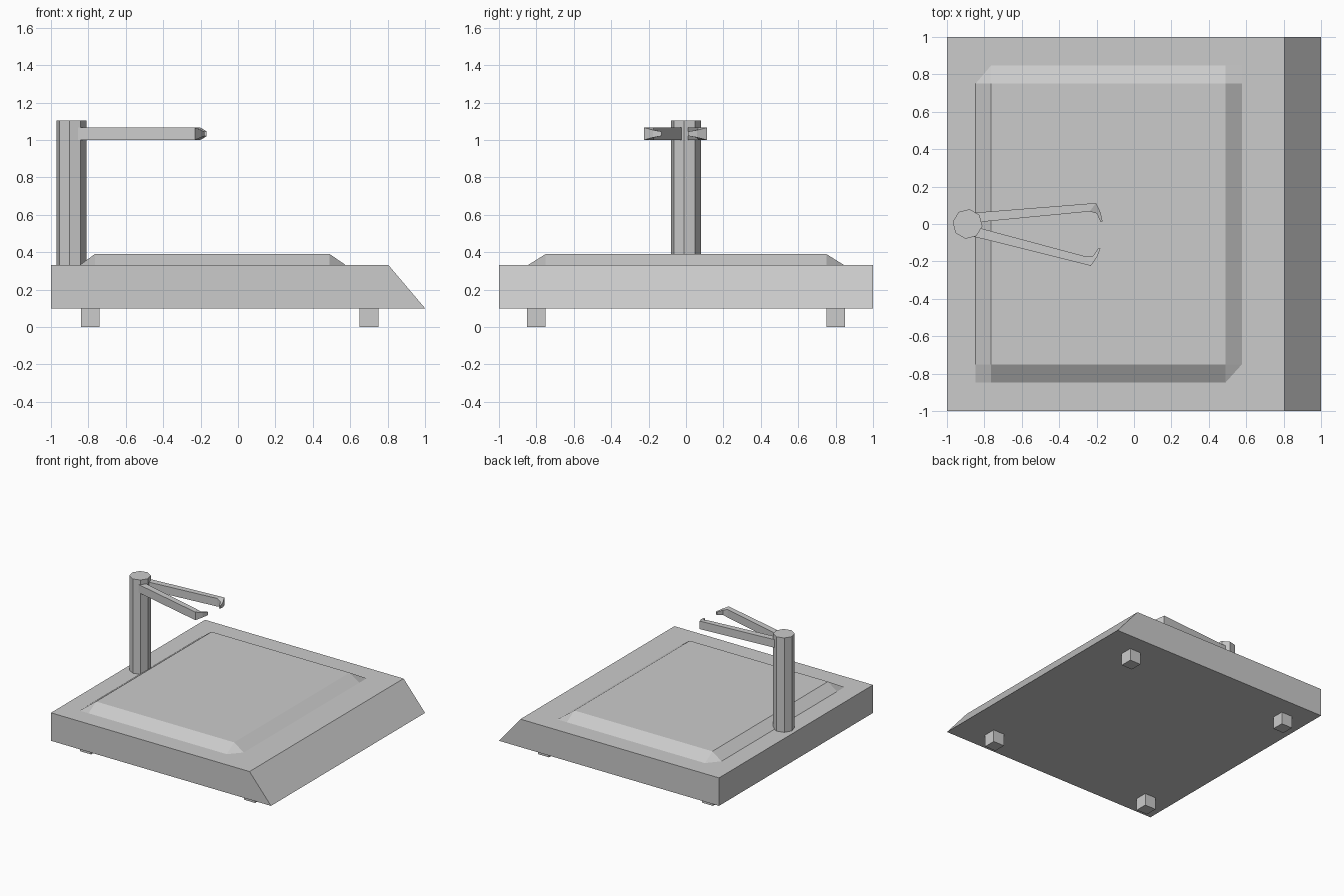
import bpy, bmesh, math
from mathutils import Matrix

if "Cube" in bpy.data.objects:
    bpy.data.objects.remove(bpy.data.objects["Cube"])


def make_object(name, bm):
    bmesh.ops.recalc_face_normals(bm, faces=bm.faces[:])
    mesh = bpy.data.meshes.new(name)
    bm.to_mesh(mesh)
    bm.free()
    obj = bpy.data.objects.new(name, mesh)
    bpy.context.collection.objects.link(obj)
    return obj


def loft(name, sections):
    """Closed solid through cross-sections with equal point counts."""
    bm = bmesh.new()
    rings = [[bm.verts.new(p) for p in s] for s in sections]
    n = len(rings[0])
    for a, b in zip(rings, rings[1:]):
        for i in range(n):
            j = (i + 1) % n
            bm.faces.new((a[i], a[j], b[j], b[i]))
    bm.faces.new(rings[0])
    bm.faces.new(rings[-1])
    return make_object(name, bm)


# base slab with sloped right edge
profile = [(-1, 0.1), (1, 0.1), (0.805, 0.33), (-1, 0.33)]
loft("base", [[(x, y, z) for x, z in profile] for y in (-1, 1)])

# raised platter with bevelled border and folded corners
xs = (-0.85, -0.765, 0.49, 0.58)
ys = (-0.85, -0.75, 0.75, 0.85)
bm = bmesh.new()
grid = [[bm.verts.new((x, y, 0.39 if 0 < i < 3 and 0 < j < 3 else 0.328))
         for j, y in enumerate(ys)] for i, x in enumerate(xs)]
for i in range(3):
    for j in range(3):
        bm.faces.new((grid[i][j], grid[i + 1][j], grid[i + 1][j + 1], grid[i][j + 1]))
make_object("platter", bm)

# feet
for x in (-0.79, 0.70):
    for y in (-0.80, 0.80):
        bm = bmesh.new()
        bmesh.ops.create_cube(bm, size=0.1, matrix=Matrix.Translation((x, y, 0.05)))
        make_object("foot", bm)

# octagonal post
PX = -0.89
ring = [(PX + 0.08 * math.cos(math.radians(45 * k - 8)),
         0.08 * math.sin(math.radians(45 * k - 8))) for k in range(8)]
loft("post", [[(x, y, z) for x, y in ring] for z in (0.33, 1.105)])

# pair of gripping arms, mirrored about a slightly turned axis
# each section: outer point, inner point, half height
ARM_Z = 1.033
arm = [((-0.86, 0.06), (-0.86, 0.007), 0.033),
       ((-0.203, 0.112), (-0.237, 0.067), 0.033),
       ((-0.178, 0.06), (-0.198, 0.056), 0.020),
       ((-0.168, 0.012), (-0.18, 0.013), 0.012)]
turn = math.radians(-9.5)


def reflect(p):
    x, y = p[0] - PX, p[1]
    return (PX + x * math.cos(turn) + y * math.sin(turn),
            x * math.sin(turn) - y * math.cos(turn))


for name, place in (("upper_arm", lambda p: p), ("lower_arm", reflect)):
    sections = []
    for outer, inner, h in arm:
        o, i = place(outer), place(inner)
        sections.append([(*o, ARM_Z - h), (*i, ARM_Z - h), (*i, ARM_Z + h), (*o, ARM_Z + h)])
    loft(name, sections)
